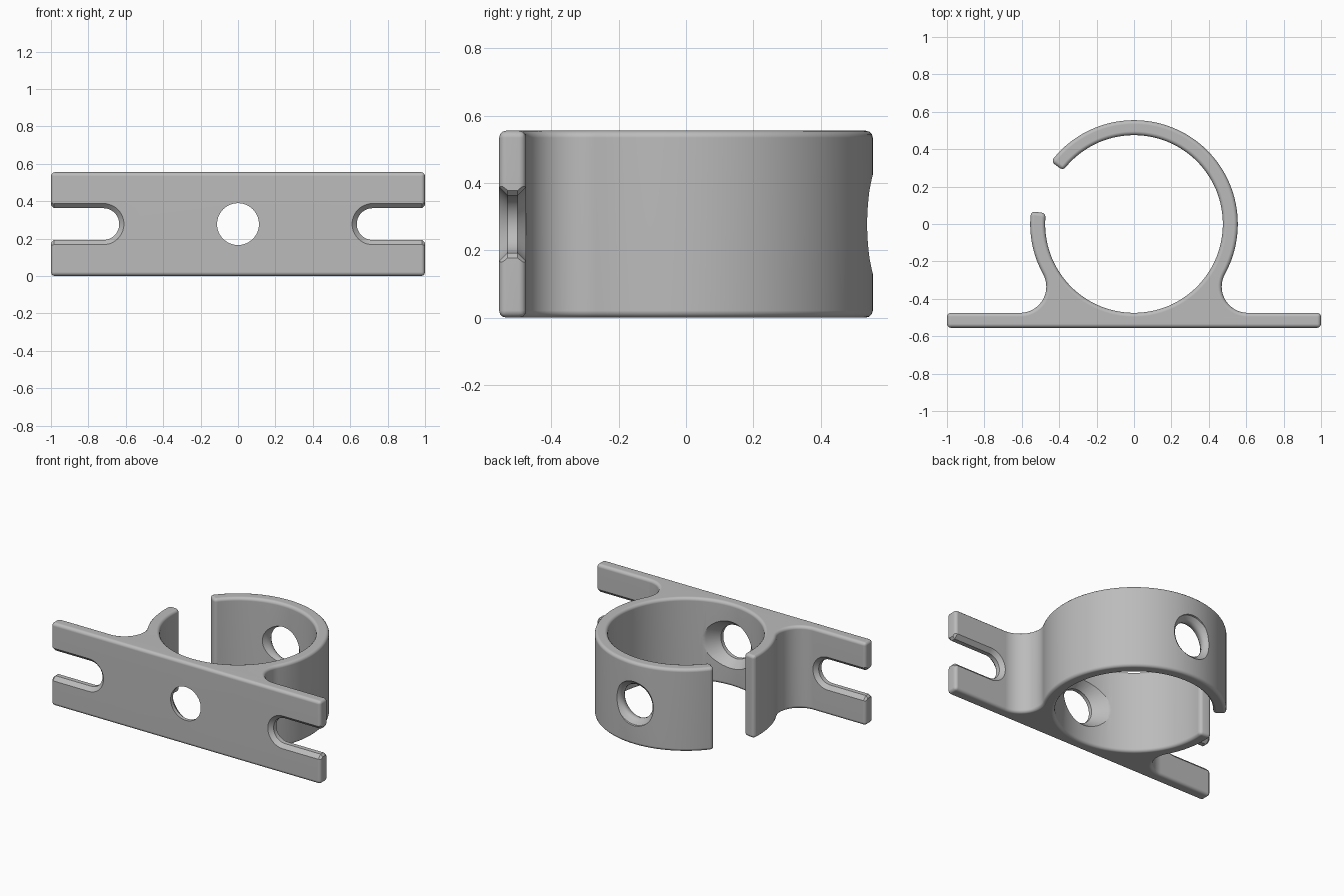
import bpy, bmesh, math
from math import cos, sin, pi, radians

if "Cube" in bpy.data.objects:
    bpy.data.objects.remove(bpy.data.objects["Cube"])

H = 0.555                    # height
ZC = H / 2                   # middle height of holes
RO, RI = 0.555, 0.475        # ring radii
PF, PB = -0.555, -0.475      # plate front and back
FR = 0.14                    # fillet radius
FX, FY = math.sqrt((RO + FR) ** 2 - (PB + FR) ** 2), PB + FR

grey = bpy.data.materials.new("grey_plastic")
grey.diffuse_color = (0.5, 0.5, 0.5, 1)
grey.use_nodes = True
grey.node_tree.nodes["Principled BSDF"].inputs["Base Color"].default_value = grey.diffuse_color


def arc(cx, cy, r, a0, a1, n):
    return [(cx + r * cos(radians(a0 + (a1 - a0) * i / n)),
             cy + r * sin(radians(a0 + (a1 - a0) * i / n))) for i in range(n + 1)]


def loft(name, rings):
    """Closed solid through a list of equal-length point loops."""
    bm = bmesh.new()
    loops = [[bm.verts.new(p) for p in ring] for ring in rings]
    n = len(loops[0])
    for a, b in zip(loops, loops[1:]):
        for i in range(n):
            j = (i + 1) % n
            bm.faces.new((a[i], a[j], b[j], b[i]))
    bm.faces.new(loops[0][::-1])
    bm.faces.new(loops[-1])
    bmesh.ops.recalc_face_normals(bm, faces=bm.faces)
    mesh = bpy.data.meshes.new(name)
    bm.to_mesh(mesh)
    bm.free()
    mesh.materials.append(grey)
    ob = bpy.data.objects.new(name, mesh)
    bpy.context.collection.objects.link(ob)
    return ob


def apply(ob, kind, **settings):
    bpy.context.view_layer.objects.active = ob
    m = ob.modifiers.new(kind.lower(), kind)
    for k, v in settings.items():
        setattr(m, k, v)
    bpy.ops.object.modifier_apply(modifier=m.name)


# Outline: plate, fillets and the open ring in one closed loop
tangent = math.degrees(math.atan2(FY, FX))
outline = [(-1, PF), (1, PF), (1, PB)]
outline += arc(FX, FY, FR, 270, 180 + tangent, 20)
outline += arc(0, 0, RO, tangent, 143, 60)[1:]
outline += arc(0, 0, RI, 143, -187, 110)
outline += arc(0, 0, RO, 173, 180 - tangent, 16)
outline += arc(-FX, FY, FR, -tangent, -90, 20)[1:]
outline += [(-1, PB)]
clip = loft("pipe_clip", [[(x, y, z) for x, y in outline] for z in (0, H)])
apply(clip, 'BEVEL', width=0.024, segments=3, limit_method='ANGLE',
      angle_limit=radians(40))


def cut(cutter):
    apply(clip, 'BOOLEAN', operation='DIFFERENCE', object=cutter, solver='EXACT')
    bpy.data.objects.remove(cutter)


def slot(side):
    """Open slot, chamfered on both faces and flared at the mouth."""
    rings = []
    for y, r in ((-0.565, 0.12), (-0.53, 0.085), (-0.5, 0.085), (-0.465, 0.12)):
        pts = [(1.05, -r - 0.065), (0.985, -r)][::-1]
        pts = arc(0.72, 0, r, 90, 270, 24) + pts + [(1.05, r + 0.065), (0.985, r)]
        rings.append([(side * x, y, ZC + z) for x, z in pts])
    return loft("slot_cutter", rings)


def round_hole(profile):
    return loft("hole_cutter", [[(x, y, z) for x, z in arc(0, ZC, r, 0, 352.5, 47)]
                                for y, r in profile])


# Slots at both plate ends
for side in (-1, 1):
    cut(slot(side))
# Countersunk screw hole through the plate
cut(round_hole([(-0.6, 0.112), (-0.53, 0.112), (-0.455, 0.172), (-0.4, 0.216)]))
# Access hole in the ring, flared on both faces
cut(round_hole([(0.4, 0.16), (0.445, 0.145), (0.475, 0.122), (0.495, 0.113),
                (0.512, 0.113), (0.528, 0.122), (0.545, 0.145), (0.6, 0.16)]))

# Smooth shading with sharp edges kept
bpy.ops.object.select_all(action='DESELECT')
clip.select_set(True)
bpy.context.view_layer.objects.active = clip
bpy.ops.object.shade_smooth_by_angle(angle=radians(32))
apply(clip, 'WEIGHTED_NORMAL', keep_sharp=True)
